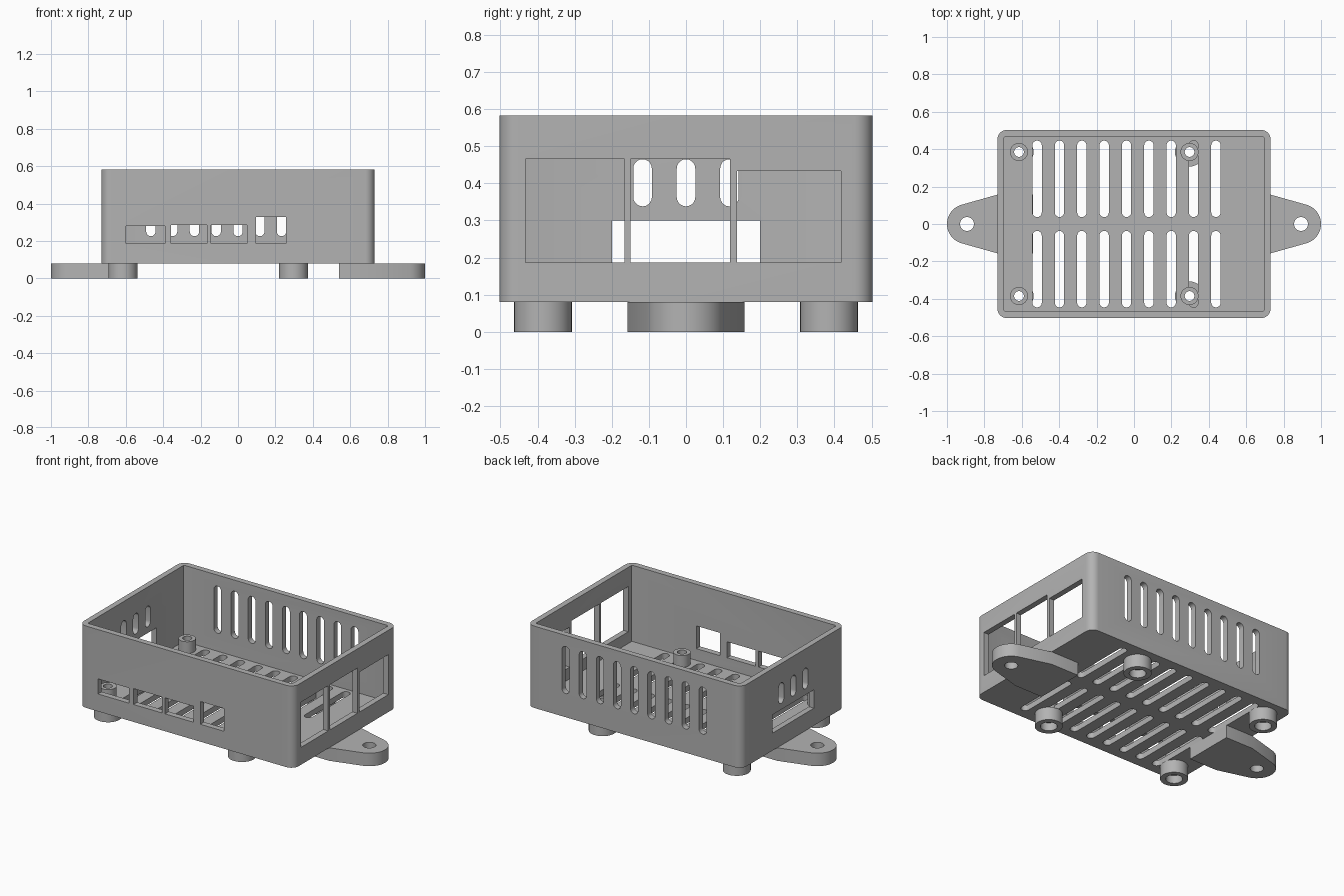
import bpy, bmesh, math

if "Cube" in bpy.data.objects:
    bpy.data.objects.remove(bpy.data.objects["Cube"])

grey = bpy.data.materials.new("grey_plastic")
grey.diffuse_color = (0.45, 0.45, 0.45, 1)
grey.use_nodes = True
grey.node_tree.nodes["Principled BSDF"].inputs["Base Color"].default_value = grey.diffuse_color


def make_object(name, bm):
    bmesh.ops.recalc_face_normals(bm, faces=bm.faces)
    me = bpy.data.meshes.new(name)
    bm.to_mesh(me)
    bm.free()
    ob = bpy.data.objects.new(name, me)
    bpy.context.collection.objects.link(ob)
    me.materials.append(grey)
    return ob


def arc(cx, cy, r, a0, a1, n):
    return [(cx + r * math.cos(math.radians(a0 + (a1 - a0) * i / n)),
             cy + r * math.sin(math.radians(a0 + (a1 - a0) * i / n))) for i in range(n + 1)]


def rounded_rect(x0, x1, y0, y1, r, n=8):
    return (arc(x1 - r, y1 - r, r, 0, 90, n) + arc(x0 + r, y1 - r, r, 90, 180, n)
            + arc(x0 + r, y0 + r, r, 180, 270, n) + arc(x1 - r, y0 + r, r, 270, 360, n))


def slot(c, half, lo, hi):
    return arc(c, hi - half, half, 0, 180, 10) + arc(c, lo + half, half, 180, 360, 10)


def circle(x, y, r, n=32):
    return arc(x, y, r, 0, 360, n)[:-1]


def rect(a0, a1, b0, b1):
    return [(a0, b0), (a1, b0), (a1, b1), (a0, b1)]


def prism(bm, outline, lo, hi, axis="z"):
    """Extrude a closed 2D outline between lo and hi along an axis."""
    place = {"z": lambda a, b, d: (a, b, d),
             "y": lambda a, b, d: (a, d, b),
             "x": lambda a, b, d: (d, a, b)}[axis]
    low = [bm.verts.new(place(a, b, lo)) for a, b in outline]
    top = [bm.verts.new(place(a, b, hi)) for a, b in outline]
    n = len(outline)
    bm.faces.new(low[::-1])
    bm.faces.new(top)
    for i in range(n):
        j = (i + 1) % n
        bm.faces.new((low[i], low[j], top[j], top[i]))


def cut(target, bm):
    cutter = make_object("cutter", bm)
    cutter.hide_render = True
    mod = target.modifiers.new("cut", "BOOLEAN")
    mod.operation, mod.solver, mod.object = "DIFFERENCE", "EXACT", cutter
    bpy.context.view_layer.objects.active = target
    bpy.ops.object.modifier_apply(modifier=mod.name)
    bpy.data.objects.remove(cutter)


def smooth(ob):
    bpy.ops.object.select_all(action="DESELECT")
    ob.select_set(True)
    bpy.context.view_layer.objects.active = ob
    bpy.ops.object.shade_smooth_by_angle(angle=math.radians(30))


BASE, FLOOR, RIM, SILL = 0.08, 0.115, 0.583, 0.187
FEET = [(x, y) for x in (-0.615, 0.297) for y in (-0.385, 0.385)]

# Open tray with rounded corners
bm = bmesh.new()
prism(bm, rounded_rect(-0.73, 0.73, -0.503, 0.503, 0.05), BASE, RIM)
tray = make_object("tray", bm)
bm = bmesh.new()
prism(bm, rounded_rect(-0.695, 0.695, -0.467, 0.467, 0.008, 3), FLOOR, 1)
cut(tray, bm)

# Vent slots and connector windows
bm = bmesh.new()
for i in range(9):
    x = -0.518 + 0.1195 * i
    for lo, hi in ((0.037, 0.446), (-0.446, -0.037)):
        prism(bm, slot(x, 0.025, lo, hi), 0, 0.15)
    prism(bm, slot(0.1165 * (i - 4), 0.025, 0.225, 0.515), 0.44, 0.6, "y")
for y in (-0.117, 0, 0.117):
    prism(bm, slot(y, 0.025, 0.338, 0.465), -0.8, -0.66, "x")
prism(bm, rect(-0.2, 0.2, SILL, 0.3), -0.8, -0.66, "x")
for y0, y1, z in ((-0.432, -0.166, 0.465), (-0.15, 0.118, 0.465), (0.137, 0.418, 0.433)):
    prism(bm, rect(y0, y1, SILL, z), 0.66, 0.8, "x")
for x0, x1, z in ((-0.6, -0.39, 0.28), (-0.358, -0.166, 0.285),
                  (-0.144, 0.048, 0.285), (0.096, 0.257, 0.327)):
    prism(bm, rect(x0, x1, SILL, z), -0.6, -0.43, "y")
cut(tray, bm)

# Screw holes through the floor
bm = bmesh.new()
for x, y in FEET:
    prism(bm, circle(x, y, 0.038), 0, 0.15)
cut(tray, bm)
smooth(tray)

# Feet with counterbore, carrying a standoff inside the tray
profile = [(0.047, 0), (0.078, 0), (0.078, BASE), (0.048, BASE),
           (0.048, SILL), (0.026, SILL), (0.026, 0.05), (0.047, 0.05)]
SEG = 32
for k, (x, y) in enumerate(FEET):
    bm = bmesh.new()
    rings = [[bm.verts.new((px, py, z)) for px, py in circle(x, y, r, SEG)] for r, z in profile]
    for a, b in zip(rings, rings[1:] + rings[:1]):
        for i in range(SEG):
            j = (i + 1) % SEG
            bm.faces.new((a[i], a[j], b[j], b[i]))
    smooth(make_object(f"foot_{k + 1}", bm))

# Mounting ears on both ends
for name, s in (("right_ear", 1), ("left_ear", -1)):
    bm = bmesh.new()
    tip = arc(0.893, 0, 0.107, -75, 75, 20)
    outline = [(0.54, -0.157), (0.73, -0.157)] + tip + [(0.73, 0.157), (0.54, 0.157)]
    prism(bm, [(s * x, y) for x, y in outline], 0, BASE)
    ear = make_object(name, bm)
    bm = bmesh.new()
    prism(bm, circle(s * 0.893, 0, 0.037), -0.1, 0.2)
    cut(ear, bm)
    smooth(ear)
